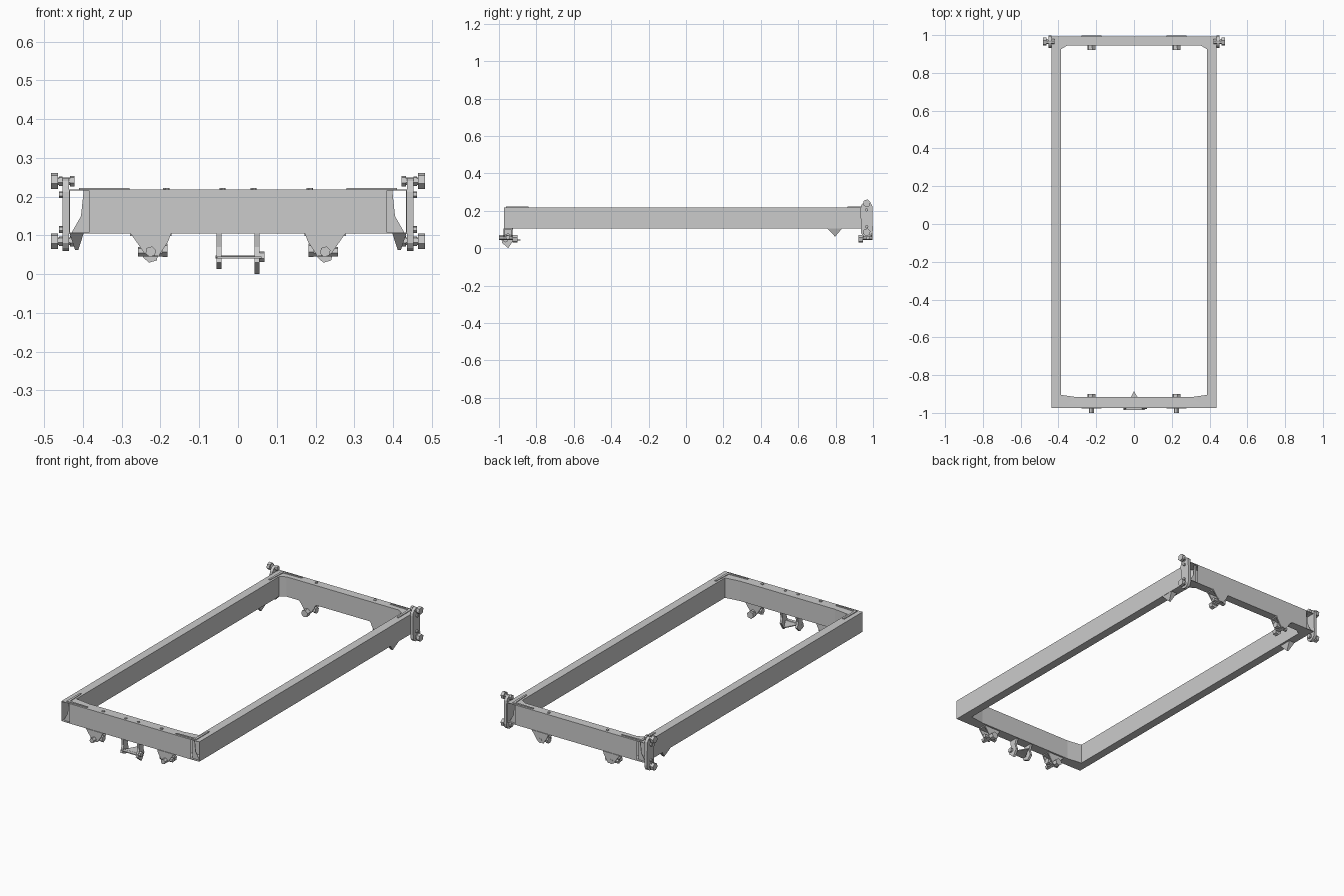
import bpy, bmesh, math
from mathutils import Vector

if "Cube" in bpy.data.objects:
    bpy.data.objects.remove(bpy.data.objects["Cube"])

Z0, Z1 = 0.106, 0.217          # underside and top of the rails


def finish(name, bm):
    bmesh.ops.recalc_face_normals(bm, faces=bm.faces)
    me = bpy.data.meshes.new(name)
    bm.to_mesh(me)
    bm.free()
    ob = bpy.data.objects.new(name, me)
    bpy.context.collection.objects.link(ob)
    return ob


def prism(name, pts, axis, a, b):
    """Extrude a 2D outline along an axis from a to b."""
    def place(p, t):
        return {'x': (t, p[0], p[1]), 'y': (p[0], t, p[1]), 'z': (p[0], p[1], t)}[axis]
    bm = bmesh.new()
    lo = [bm.verts.new(place(p, a)) for p in pts]
    hi = [bm.verts.new(place(p, b)) for p in pts]
    bm.faces.new(lo)
    bm.faces.new(hi)
    n = len(pts)
    for i in range(n):
        j = (i + 1) % n
        bm.faces.new((lo[i], lo[j], hi[j], hi[i]))
    return finish(name, bm)


def hexbolt(name, axis, c, r, a, b, sides=6):
    """Low-poly bolt; c is the centre in the plane across the axis."""
    pts = [(c[0] + r * math.cos(i * math.tau / sides + 0.3),
            c[1] + r * math.sin(i * math.tau / sides + 0.3)) for i in range(sides)]
    return prism(name, pts, axis, min(a, b), max(a, b))


# Hollow frame of sheet rails with open outer corners
outer = [(-.435, -.973), (-.385, -.973), (.385, -.973), (.435, -.973),
         (.435, .993), (.385, .993), (-.385, .993), (-.435, .993)]
inner = [(-.388, -.905), (-.30, -.918), (.30, -.918), (.388, -.905),
         (.388, .925), (.355, .945), (-.355, .945), (-.388, .925)]
bm = bmesh.new()
ring = [[bm.verts.new((x, y, z)) for x, y in loop]
        for loop in (outer, inner) for z in (Z0, Z1)]
ob, ot, ib, it = ring
for i in range(8):
    j = (i + 1) % 8
    bm.faces.new((ot[i], ot[j], it[j], it[i]))
    bm.faces.new((ob[i], ob[j], ib[j], ib[i]))
    bm.faces.new((ib[i], ib[j], it[j], it[i]))
    if i % 2:
        bm.faces.new((ob[i], ob[j], ot[j], ot[i]))
frame = finish("frame", bm)
mod = frame.modifiers.new("sheet", 'SOLIDIFY')
mod.thickness = 0.003
mod.offset = 0

for s in (-1, 1):
    side = "left" if s < 0 else "right"

    # Corner gussets inside the open ends, and flat corner plates on top
    for e, y, end in ((1, -.973, "front"), (-1, .993, "back")):
        prism(f"{end}_{side}_gusset", [(s * .385, Z0), (s * .43, Z0), (s * .405, .15),
              (s * .398, Z1), (s * .385, Z1)], 'y', y + e * .012, y + e * .015)
        prism(f"{end}_{side}_corner_plate",
              [(s * .41, y + e * .01), (s * .28, y + e * .01), (s * .28, y + e * .018),
               (s * .395, y + e * .022), (s * .40, y + e * .13), (s * .41, y + e * .13)],
              'z', Z1, .222)

        # Tapered hanging brackets with their pivot bolts
        for k, yy in enumerate((y - e * .004, y + e * .04)):
            prism(f"{end}_{side}_bracket_{k}",
                  [(s * .172, Z0), (s * .278, Z0), (s * .268, .092), (s * .24, .052),
                   (s * .205, .046), (s * .18, .085)], 'y', yy, yy + e * .006)
        prism(f"{end}_{side}_bracket_base", [(s * .172, y), (s * .278, y),
              (s * .278, y + e * .045), (s * .172, y + e * .045)], 'z', .098, Z0)
        tip = -1.0 if e > 0 else .998
        hexbolt(f"{end}_{side}_pivot_bolt", 'y', (s * .225, .058), .014, tip, y + e * .06)
        hexbolt(f"{end}_{side}_pivot_nut", 'y', (s * .225, .05), .021, y + e * .046, y + e * .072)
        hexbolt(f"{end}_{side}_cross_pin", 'x', (y + e * .02, .058), .012, s * .182, s * .258)
        hexbolt(f"{end}_{side}_cross_pin_head", 'x', (y + e * .02, .062), .018, s * .182, s * .195)
        hexbolt(f"{end}_{side}_top_bolt", 'z', (s * .185, y + e * .02), .009, Z1, .223)

    # Pointed stop under each side rail
    bm = bmesh.new()
    base = [bm.verts.new((s * x, y, Z0)) for x, y in
            ((.398, .755), (.435, .755), (.435, .835), (.398, .835))]
    tipv = [bm.verts.new((s * x, .797, .062)) for x in (.412, .42)]
    a, b, c, d = base
    t, u = tipv
    for f in ((a, b, c, d), (a, b, u, t), (c, d, t, u), (b, c, u), (d, a, t)):
        bm.faces.new(f)
    finish(f"{side}_stop", bm)

    # Oval hinge plate at the rear corner, bolted top and bottom
    oval = []
    for i in range(14):
        t = i * math.tau / 14
        mid = .212 if math.sin(t) > 0 else .096
        oval.append((.966 + .033 * math.cos(t), mid + .037 * math.sin(t)))
    prism(f"{side}_hinge_plate", oval, 'x', s * .436, s * .453)
    for z, lvl in ((.24, "upper"), (.085, "lower")):
        hexbolt(f"{side}_{lvl}_hinge_bolt", 'x', (.966, z), .010, s * .422, s * .465)
        hexbolt(f"{side}_{lvl}_hinge_nut", 'x', (.966, z), .014, s * .422, s * .434)
        hexbolt(f"{side}_{lvl}_hinge_collar", 'x', (.966, z), .013, s * .453, s * .462)
        hexbolt(f"{side}_{lvl}_hinge_head", 'x', (.966, z), .021, s * .464, s * .482)
    for z in (.205, .115):
        hexbolt(f"{side}_hinge_rivet", 'x', (.966, z), .009, s * .453, s * .462)

    # Clevis ear at the front centre
    low = 0.0 if s > 0 else .014
    prism(f"{side}_clevis_ear", [(-.975, Z0), (-.925, Z0), (-.935, .07), (-.925, .04),
          (-.95, low), (-.985, .03), (-.97, .07)], 'x', s * .043, s * .056)
    hexbolt(f"{side}_clevis_top_bolt", 'z', (s * .04, -.955), .008, Z1, .222)

# Flat pointed tongue between the ears, with its nut
prism("clevis_tongue", [(-.054, -.986), (.06, -.986), (0, -.885)], 'z', .041, .046)
hexbolt("clevis_nut", 'x', (-.965, .045), .014, .056, .068)
hexbolt("clevis_pin", 'x', (-.965, .044), .004, -.058, .06)
